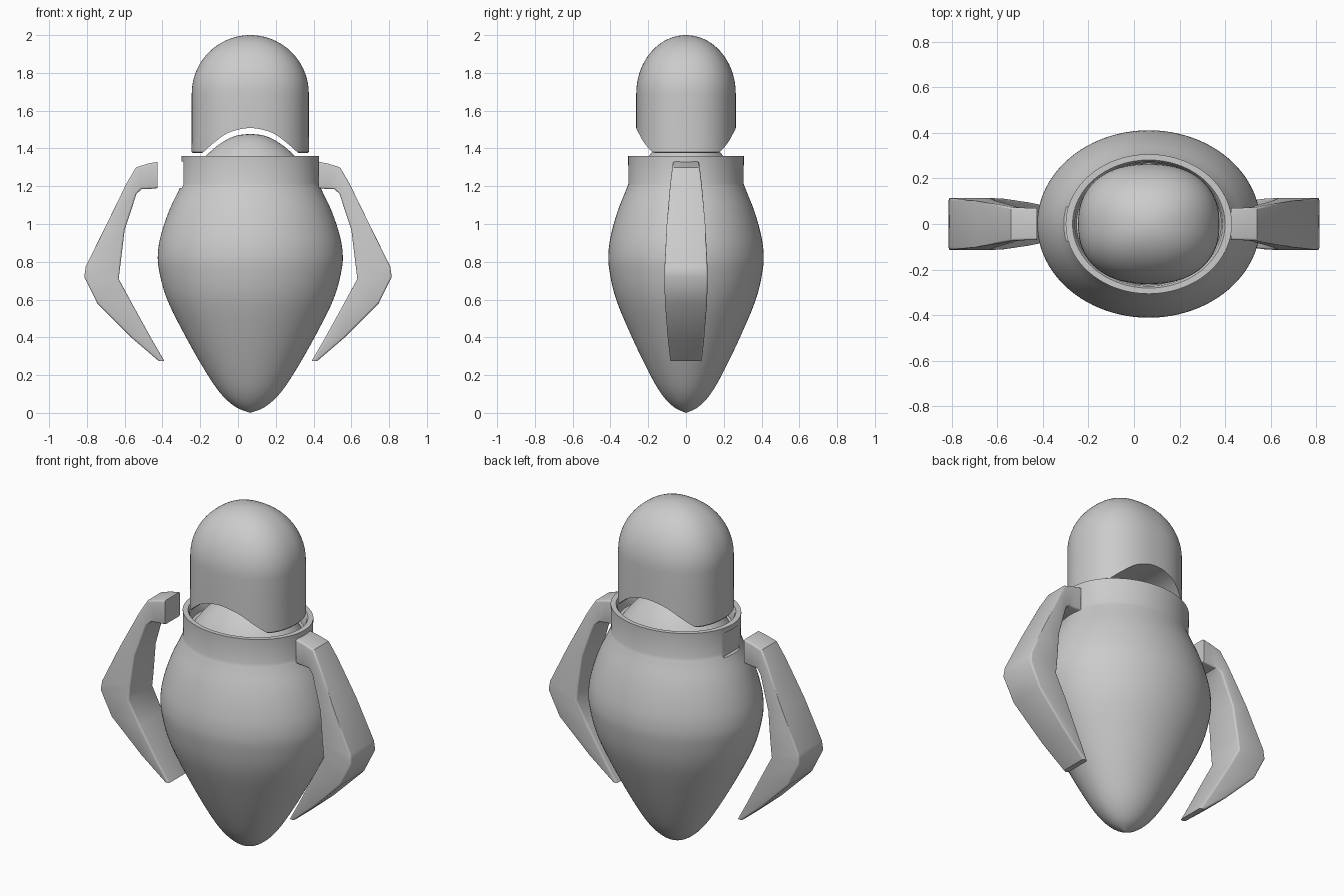
import bpy, bmesh, math

if "Cube" in bpy.data.objects:
    bpy.data.objects.remove(bpy.data.objects["Cube"])

CX = 0.065  # body axis


def finish(bm, name, angle=35):
    bmesh.ops.recalc_face_normals(bm, faces=bm.faces)
    me = bpy.data.meshes.new(name)
    bm.to_mesh(me)
    bm.free()
    ob = bpy.data.objects.new(name, me)
    bpy.context.collection.objects.link(ob)
    return ob


def select(ob):
    bpy.ops.object.select_all(action='DESELECT')
    ob.select_set(True)
    bpy.context.view_layer.objects.active = ob


def smooth(ob, angle=35):
    select(ob)
    bpy.ops.object.shade_smooth_by_angle(angle=math.radians(angle))


def spline(pts, n=5):
    # Catmull-Rom curve through the points
    p = [pts[0]] + pts + [pts[-1]]
    out = []
    for i in range(1, len(p) - 2):
        for k in range(n):
            t = k / n
            out.append(tuple(
                0.5 * (2 * b + (c - a) * t + (2 * a - 5 * b + 4 * c - d) * t * t
                       + (3 * b - a - 3 * c + d) * t ** 3)
                for a, b, c, d in zip(p[i - 1], p[i], p[i + 1], p[i + 2])))
    return out + [pts[-1]]


def lathe(name, profile, ratio, power=2.0, segs=96):
    # closed elliptical revolve around the body axis; power > 2 squares it off
    bm = bmesh.new()
    rings = []
    for r, z in profile:
        if r < 1e-4:
            rings.append([bm.verts.new((CX, 0, z))])
            continue
        ring = []
        for i in range(segs):
            a = 2 * math.pi * i / segs
            c, s = math.cos(a), math.sin(a)
            x = math.copysign(abs(c) ** (2 / power), c)
            y = math.copysign(abs(s) ** (2 / power), s)
            ring.append(bm.verts.new((CX + r * x, r * ratio * y, z)))
        rings.append(ring)
    for a, b in zip(rings, rings[1:]):
        for i in range(segs):
            j = (i + 1) % segs
            if len(a) == 1:
                bm.faces.new((a[0], b[i], b[j]))
            elif len(b) == 1:
                bm.faces.new((a[i], a[j], b[0]))
            else:
                bm.faces.new((a[i], a[j], b[j], b[i]))
    for ring in (rings[0], rings[-1]):
        if len(ring) > 1:
            bm.faces.new(ring)
    return finish(bm, name)


def prism(name, pts, y):
    # x-z outline extruded from -y to y
    bm = bmesh.new()
    f = [bm.verts.new((x, -y, z)) for x, z in pts]
    b = [bm.verts.new((x, y, z)) for x, z in pts]
    bm.faces.new(f)
    bm.faces.new(b[::-1])
    for i in range(len(pts)):
        j = (i + 1) % len(pts)
        bm.faces.new((f[i], b[i], b[j], f[j]))
    return finish(bm, name)


def cut(ob, cutter):
    m = ob.modifiers.new("cut", 'BOOLEAN')
    m.operation = 'DIFFERENCE'
    m.solver = 'EXACT'
    m.object = cutter
    select(ob)
    bpy.ops.object.modifier_apply(modifier=m.name)
    bpy.data.objects.remove(cutter)


# Body with collar, rim groove and neck dome inside the collar
body = spline([(0, 0), (0.075, 0.03), (0.15, 0.095), (0.225, 0.2), (0.335, 0.39),
               (0.44, 0.6), (0.484, 0.76), (0.488, 0.86), (0.468, 0.96),
               (0.43, 1.07), (0.385, 1.165), (0.369, 1.2)])
collar = [(0.362, 1.215), (0.365, 1.36), (0.335, 1.36), (0.325, 1.345), (0.318, 1.28)]
dome = spline([(0.30, 1.28), (0.235, 1.36), (0.16, 1.425), (0.08, 1.466), (0, 1.477)])
torso = lathe("body", body + collar + dome, 0.84)

# Arm socket notch on the left of the collar
cut(torso, prism("socket_cutter", [(-0.6, 1.19), (-0.288, 1.19), (-0.288, 1.33), (-0.6, 1.33)], 0.075))
smooth(torso)

# Head: domed capsule with an arched underside
head_profile = [(0.305, 1.375), (0.311, 1.382), (0.31, 1.5), (0.31, 1.6)]
head_profile += [(0.31 * math.cos(a), 1.69 + 0.31 * math.sin(a))
                 for a in (math.pi / 2 * i / 18 for i in range(18))] + [(0, 2.0)]
head = lathe("head", head_profile, 0.85, 2.3)
half = [(0.26, 1.37), (0.19, 1.432), (0.11, 1.485), (0, 1.508)]
arch = spline(half + [(-x, z) for x, z in half[-2::-1]], 6)
arch = [(0.26, 1.2)] + arch + [(-0.26, 1.2)]
cut(head, prism("arch_cutter", [(CX + x, z) for x, z in arch], 0.6))
smooth(head)

# Arms: sections as outer x, z, inner x, z, half width
sections = [(0.425, 1.33, 0.425, 1.19, 0.07), (0.475, 1.32, 0.474, 1.185, 0.071),
            (0.54, 1.30, 0.51, 1.185, 0.074), (0.59, 1.215, 0.537, 1.16, 0.084),
            (0.695, 1.0, 0.60, 0.97, 0.102), (0.806, 0.775, 0.622, 0.79, 0.113),
            (0.814, 0.72, 0.632, 0.71, 0.115), (0.745, 0.58, 0.56, 0.577, 0.111),
            (0.56, 0.395, 0.457, 0.39, 0.096), (0.42, 0.275, 0.39, 0.275, 0.083)]


def make_arm(name, side):
    bm = bmesh.new()
    rings = []
    for ox, oz, ix, iz, w in sections:
        rings.append([bm.verts.new((side * x, y, z)) for x, y, z in
                      ((ox, -w, oz), (ox, w, oz), (ix, w, iz), (ix, -w, iz))])
    for a, b in zip(rings, rings[1:]):
        for i in range(4):
            j = (i + 1) % 4
            bm.faces.new((a[i], a[j], b[j], b[i]))
    bm.faces.new(rings[0])
    bm.faces.new(rings[-1])
    # round only the long edges
    long_edges = [bm.edges.get((a[i], b[i])) for a, b in zip(rings, rings[1:]) for i in range(4)]
    bmesh.ops.bevel(bm, geom=long_edges, offset=0.01, segments=3, profile=0.5,
                    affect='EDGES', clamp_overlap=True)
    smooth(finish(bm, name), 40)


make_arm("right_arm", 1)
make_arm("left_arm", -1)
